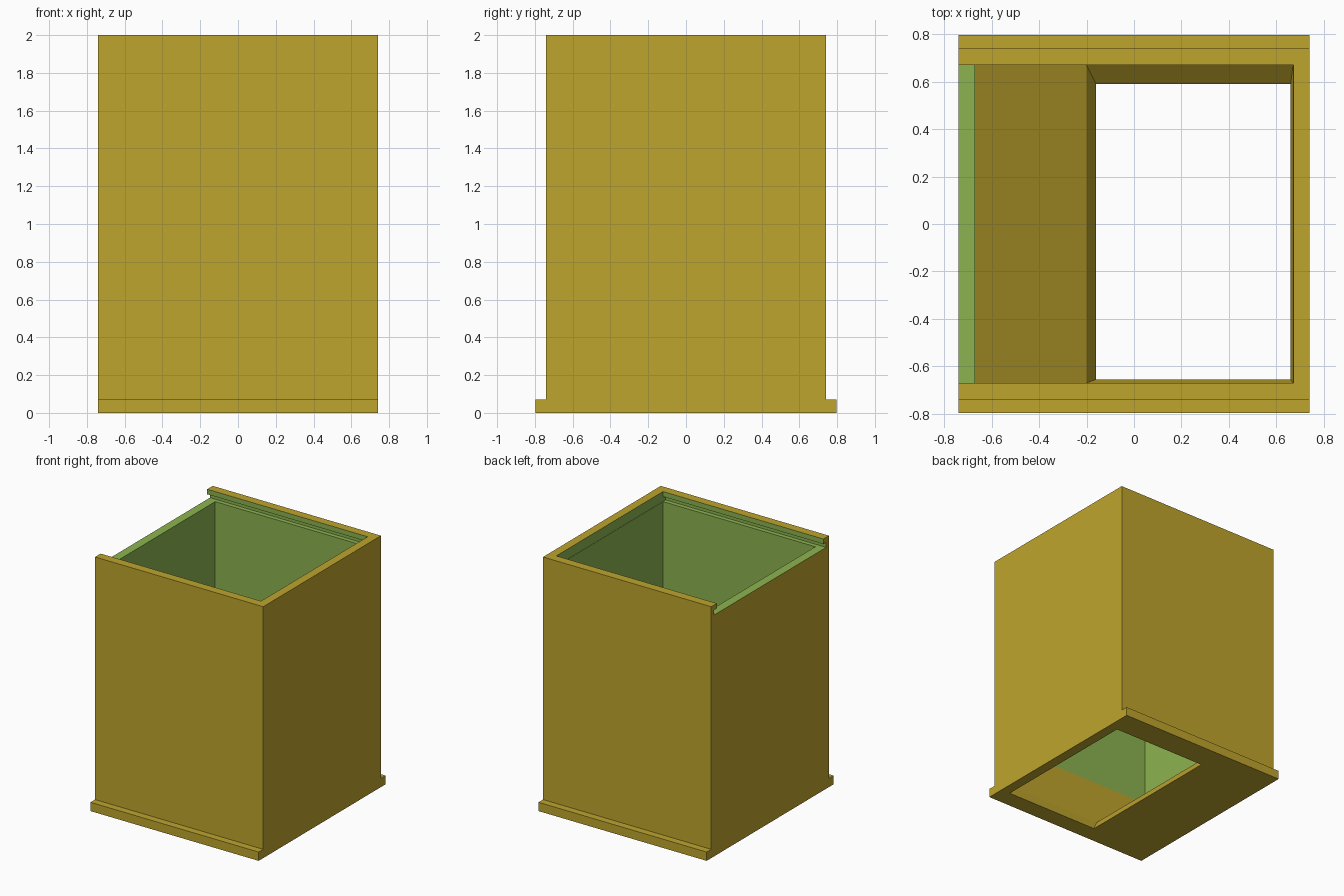
import bpy, bmesh

if "Cube" in bpy.data.objects:
    bpy.data.objects.remove(bpy.data.objects["Cube"], do_unlink=True)


def material(name, rgb):
    m = bpy.data.materials.new(name)
    m.use_nodes = True
    m.diffuse_color = (*rgb, 1)
    m.node_tree.nodes["Principled BSDF"].inputs["Base Color"].default_value = (*rgb, 1)
    return m


MATS = [material("mustard", (0.521, 0.376, 0.027)),
        material("leaf_green", (0.262, 0.456, 0.080))]


def loft(name, rings, colour_rule):
    """Skin closed rings of points, cap both ends, colour faces by a rule."""
    bm = bmesh.new()
    rows = [[bm.verts.new(p) for p in ring] for ring in rings]
    n = len(rows[0])
    for a, b in zip(rows, rows[1:]):
        for i in range(n):
            j = (i + 1) % n
            bm.faces.new((a[i], a[j], b[j], b[i]))
    bm.faces.new(rows[0])
    bm.faces.new(rows[-1])
    bmesh.ops.recalc_face_normals(bm, faces=bm.faces)
    for f in bm.faces:
        f.material_index = colour_rule(f.calc_center_median())
    me = bpy.data.meshes.new(name)
    bm.to_mesh(me)
    bm.free()
    for m in MATS:
        me.materials.append(m)
    ob = bpy.data.objects.new(name, me)
    bpy.context.collection.objects.link(ob)
    return ob


def extrude_x(name, half, x0, x1, colour):
    """Extrude a y-mirrored (y, z) profile along x."""
    profile = half + [(-y, z) for y, z in reversed(half)]
    return loft(name, [[(x, y, z) for y, z in profile] for x in (x0, x1)],
                lambda c: colour)


def rect(x0, x1, y0, y1, z):
    return [(x0, y0, z), (x1, y0, z), (x1, y1, z), (x0, y1, z)]


def cut(target, cutter):
    mod = target.modifiers.new("cut", 'BOOLEAN')
    mod.operation = 'DIFFERENCE'
    mod.solver = 'EXACT'
    mod.object = cutter
    cutter.hide_render = True
    dg = bpy.context.evaluated_depsgraph_get()
    me = bpy.data.meshes.new_from_object(target.evaluated_get(dg))
    target.modifiers.clear()
    target.data = me
    bpy.data.objects.remove(cutter, do_unlink=True)


W, IN = 0.74, 0.67          # outer and inner half widths
FLOOR, RAMP_TOP = 0.075, 0.41

# Outer shell with foot flanges along the front and back
body = extrude_x("bin_body", [(0.797, 0), (0.797, 0.07), (W, 0.07), (W, 2)], -W, W, 0)

# Undercut lid slot, open on the right side
slot = extrude_x("lid_slot", [(0.705, 1.92), (0.705, 1.96), (IN, 1.96), (IN, 2.1)],
                 -0.9, IN + 0.002, 1)
cut(body, slot)

# Cavity: outlet hole, bevelled floor, sloping ramp, straight green walls
cavity = loft("cavity", [rect(-0.16, 0.66, -0.655, 0.59, -0.05),
                         rect(-0.16, 0.66, -0.655, 0.59, 0.002),
                         rect(-0.2, IN, -IN, IN, FLOOR),
                         rect(-IN, IN, -IN, IN, RAMP_TOP),
                         rect(-IN, IN, -IN, IN, 1.94)],
              lambda c: int(c.z > RAMP_TOP))
cut(body, cavity)
body.name = "bin_body"
